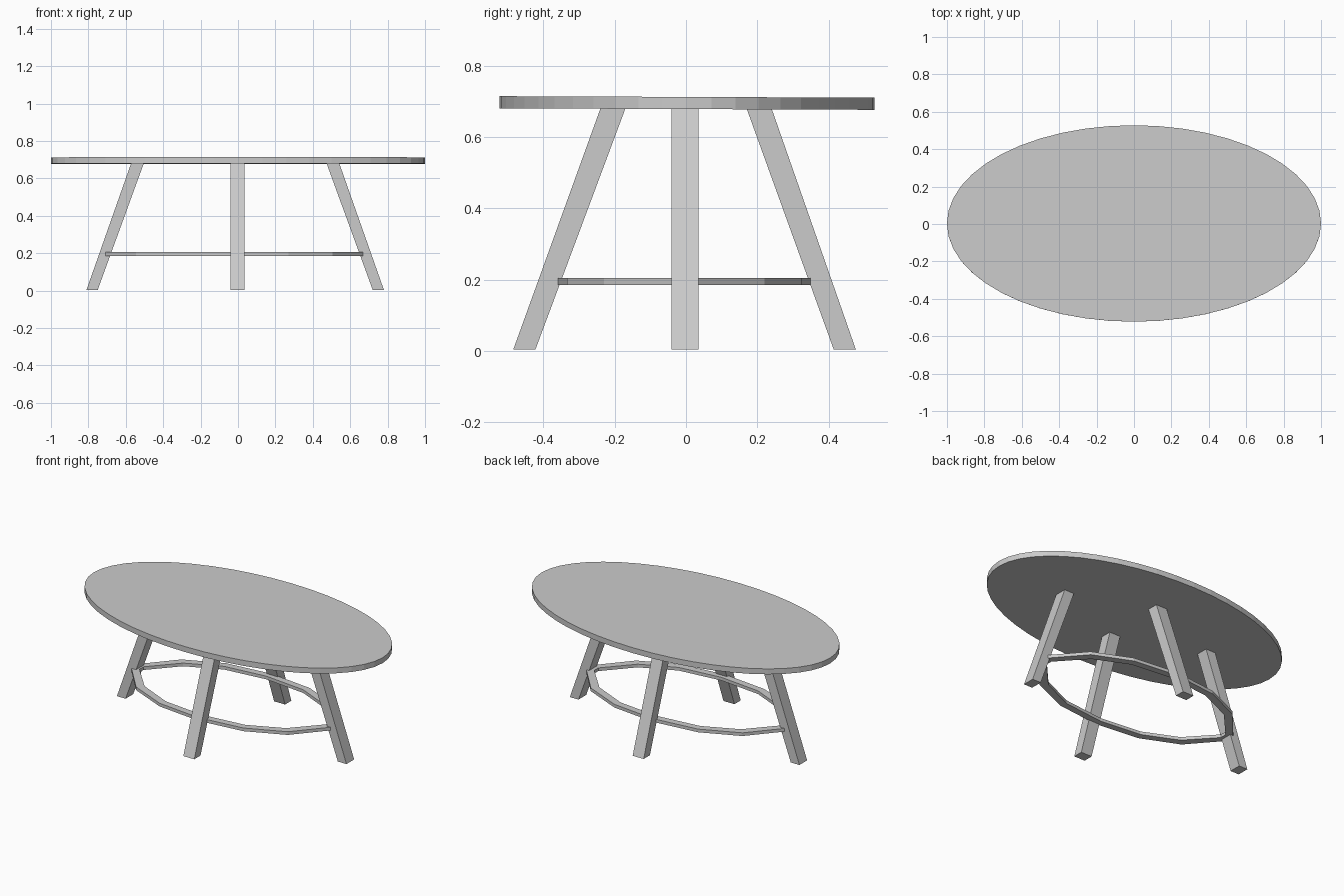
import bpy, bmesh
from math import cos, sin, pi

if "Cube" in bpy.data.objects:
    bpy.data.objects.remove(bpy.data.objects["Cube"])


def loft(name, rings, closed=False):
    """Bridge successive vertex rings; cap both ends, or join last to first."""
    bm = bmesh.new()
    rows = [[bm.verts.new(p) for p in ring] for ring in rings]
    n = len(rows[0])
    pairs = list(zip(rows, rows[1:])) + ([(rows[-1], rows[0])] if closed else [])
    for a, b in pairs:
        for i in range(n):
            j = (i + 1) % n
            bm.faces.new((a[i], a[j], b[j], b[i]))
    if not closed:
        bm.faces.new(rows[0][::-1])
        bm.faces.new(rows[-1])
    bmesh.ops.recalc_face_normals(bm, faces=bm.faces)
    mesh = bpy.data.meshes.new(name)
    bm.to_mesh(mesh)
    bm.free()
    obj = bpy.data.objects.new(name, mesh)
    bpy.context.collection.objects.link(obj)
    return obj


# Oval table top
def oval(z):
    return [(cos(2 * pi * i / 48), 0.525 * sin(2 * pi * i / 48), z) for i in range(48)]

top = loft("table_top", [oval(0.678), oval(0.712)])
top.rotation_euler.x = -0.004


# Splayed square legs, cut level at the floor
def leg(name, foot, head, hx0, hy0, hx1, hy1):
    def square(c, hx, hy, z):
        return [(c[0] + sx * hx, c[1] + sy * hy, z)
                for sx, sy in ((-1, -1), (1, -1), (1, 1), (-1, 1))]
    loft(name, [square(foot, hx0, hy0, 0.004), square(head, hx1, hy1, 0.679)])

leg("left_leg", (-0.78, -0.003), (-0.538, -0.003), 0.030, 0.038, 0.034, 0.038)
leg("right_leg", (0.75, -0.003), (0.508, -0.003), 0.030, 0.038, 0.034, 0.038)
leg("front_leg", (-0.002, -0.453), (-0.002, -0.205), 0.038, 0.031, 0.038, 0.035)
leg("back_leg", (-0.002, 0.445), (-0.002, 0.205), 0.038, 0.031, 0.038, 0.035)

# Faceted stretcher ring between the legs: outer and inner quarter outlines
quarter = [((0.69, 0.035), (0.645, 0.02)), ((0.525, 0.225), (0.49, 0.19)),
           ((0.29, 0.328), (0.275, 0.287)), ((0, 0.36), (0, 0.317))]
half = quarter + [((-ox, oy), (-ix, iy)) for (ox, oy), (ix, iy) in quarter[-2::-1]]
path = half + [((ox, -oy), (ix, -iy)) for (ox, oy), (ix, iy) in half[::-1]]
sections = []
for (ox, oy), (ix, iy) in path:
    sections.append([(x - 0.02, y - 0.005, z) for x, y, z in
                     ((ox, oy, 0.185), (ox, oy, 0.205), (ix, iy, 0.205), (ix, iy, 0.185))])
loft("stretcher_ring", sections, closed=True)
